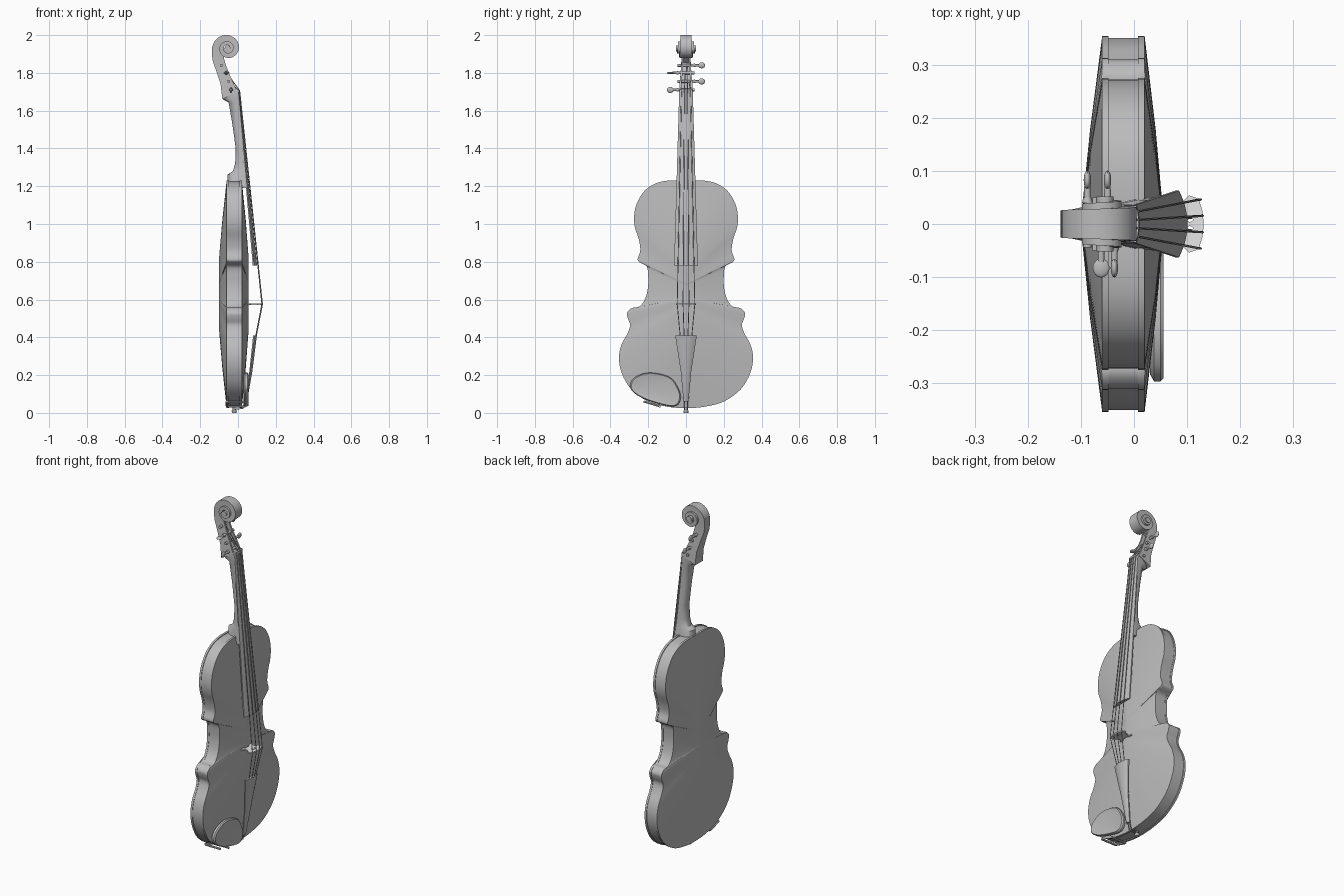
import bpy, bmesh
from math import sin, cos, pi, radians
from mathutils import Matrix, Vector

cube = bpy.data.objects.get("Cube")
if cube:
    bpy.data.objects.remove(cube, do_unlink=True)

parts = []


def material(name, value):
    mat = bpy.data.materials.new(name)
    mat.use_nodes = True
    color = (value, value, value, 1)
    mat.diffuse_color = color
    mat.node_tree.nodes["Principled BSDF"].inputs["Base Color"].default_value = color
    return mat


grey = material("mid grey", 0.5)
pale = material("pale grey", 0.8)


def add(name, data, mat=grey):
    obj = bpy.data.objects.new(name, data)
    bpy.context.collection.objects.link(obj)
    data.materials.append(mat)
    parts.append(obj)
    return obj


def finish(name, bm):
    bmesh.ops.recalc_face_normals(bm, faces=bm.faces)
    mesh = bpy.data.meshes.new(name)
    bm.to_mesh(mesh)
    bm.free()
    return add(name, mesh)


def loft(name, sections):
    """Skin a row of closed sections and cap both ends."""
    bm = bmesh.new()
    rings = [[bm.verts.new(p) for p in s] for s in sections]
    for a, b in zip(rings, rings[1:]):
        for i in range(len(a)):
            bm.faces.new((a[i - 1], a[i], b[i], b[i - 1]))
    bm.faces.new(rings[0])
    bm.faces.new(rings[-1])
    return finish(name, bm)


def rod(name, start, end, r1, r2=None, sides=16):
    start, end = Vector(start), Vector(end)
    axis = end - start
    place = Matrix.Translation((start + end) / 2) @ axis.to_track_quat('Z', 'Y').to_matrix().to_4x4()
    bm = bmesh.new()
    bmesh.ops.create_cone(bm, cap_ends=True, segments=sides, radius1=r1,
                          radius2=r1 if r2 is None else r2, depth=axis.length, matrix=place)
    return finish(name, bm)


def wire(name, points, radius):
    curve = bpy.data.curves.new(name, 'CURVE')
    curve.dimensions = '3D'
    curve.bevel_depth = radius
    curve.bevel_resolution = 1
    curve.use_fill_caps = True
    spline = curve.splines.new('POLY')
    spline.points.add(len(points) - 1)
    for p, co in zip(spline.points, points):
        p.co = (*co, 1)
    return add(name, curve)


def smooth(points, steps=4):
    """Closed Catmull-Rom curve through 2D points."""
    out, n = [], len(points)
    for i in range(n):
        a, b, c, d = (Vector(points[(i + k) % n]) for k in (-1, 0, 1, 2))
        for s in range(steps):
            t = s / steps
            out.append(b + (c - a) * t / 2 + (2 * a - 5 * b + 4 * c - d) * t * t / 2
                       + (3 * b - a - 3 * c + d) * t ** 3 / 2)
    return out


# Body: one outline, stepped from the front arch over the ribs to the back arch
half = [(0, .025), (.1, .033), (.2, .06), (.29, .125), (.34, .21), (.355, .29), (.342, .36),
        (.31, .42), (.296, .465), (.308, .5), (.312, .53), (.287, .555), (.25, .56), (.218, .6),
        (.202, .66), (.2, .72), (.208, .775), (.245, .797), (.256, .815), (.242, .86),
        (.25, .92), (.27, .98), (.275, 1.04), (.26, 1.11), (.22, 1.175), (.16, 1.215),
        (.09, 1.23), (0, 1.23)]
outline = smooth(half + [(-y, z) for y, z in half[-2:0:-1]])
mid = 0.63
layers = [(.97, .056), (.5, .041), (0, .02), (0, .008), (.01, .008),
          (.01, -.048), (0, -.048), (0, -.06), (.5, -.083), (.97, -.1)]
loft("body", [[(x, y * (1 - t), mid + (z - mid) * (1 - .7 * t)) for y, z in outline]
              for t, x in layers])

# Neck with rounded back and heel
neck = [(1.7, -.083, 0, .036), (1.66, -.08, .002, .036), (1.645, -.05, .004, .035),
        (1.53, -.03, .013, .035), (1.4, -.012, .024, .038), (1.32, -.015, .031, .041),
        (1.28, -.027, .035, .043), (1.262, -.055, .037, .046), (1.19, -.056, .043, .05)]
arc = [pi * i / 12 for i in range(13)]
loft("neck", [[(front + (back - front) * max(sin(a), 0) ** .7, w * cos(a), z) for a in arc]
              for z, back, front, w in neck])


# Fingerboard and tailpiece share a crowned section
def crowned(z, back, edge, crown, w):
    top = [(edge + crown * (1 - u * u), w * u, z) for u in (i / 5 - 1 for i in range(11))]
    return top + [(back, w, z), (back, -w, z)]


loft("fingerboard", [crowned(1.7, -.002, .003, .004, .036), crowned(.78, .078, .085, .016, .063)])
loft("tailpiece", [crowned(.41, .08, .088, .012, .057), crowned(.22, .06, .065, .011, .028),
                   crowned(.06, .036, .042, .006, .013)])
loft("nut", [crowned(1.712, -.008, .004, .005, .035), crowned(1.698, -.008, .005, .006, .036)])

# Pegbox: open trough between two cheeks
trough = [(-.083, 1.66, -.004, 1.7, .037), (-.092, 1.74, -.028, 1.755, .033),
          (-.115, 1.81, -.05, 1.805, .028), (-.133, 1.86, -.064, 1.84, .025),
          (-.139, 1.9, -.075, 1.88, .025), (-.137, 1.94, -.08, 1.93, .026)]
sections = []
for n, (bx, bz, fx, fz, w) in enumerate(trough):
    back, front = Vector((bx, 0, bz)), Vector((fx, 0, fz))
    floor = back.lerp(front, .35 if n < 4 else .95)
    inner = w - .01
    sections.append([p + Vector((0, y, 0)) for p, y in (
        (back, -w), (back, w), (front, w), (front, inner),
        (floor, inner), (floor, -inner), (front, -inner), (front, -w))])
loft("pegbox", sections)

# Scroll: band wound inward, widening toward the eye
eye_x, eye_z = -.055, 1.93
sections = []
for i in range(81):
    turn = i / 40
    a = pi - 2 * pi * turn
    r, w = .082 * .53 ** turn, .026 + .012 * turn
    sections.append([(eye_x + q * cos(a), y, eye_z + q * sin(a))
                     for q, y in ((r, -w), (r, w), (r * .48, w), (r * .48, -w))])
loft("scroll", sections)
rod("scroll_eye", (eye_x, -.052, eye_z), (eye_x, .052, eye_z), .016)

# Pegs, alternating sides; one is turned flat
pegs = [(-.088, 1.84, 1, 0), (-.062, 1.8, -1, 1), (-.05, 1.755, 1, 0), (-.037, 1.71, -1, 0)]
for n, (x, z, side, flat) in enumerate(pegs):
    rod(f"peg_shaft_{n}", (x, -side * .044, z), (x, side * .072, z), .008, .006, 12)
    rod(f"peg_collar_{n}", (x, side * .04, z), (x, side * .05, z), .01, .008, 12)
    bm = bmesh.new()
    size = (.016, .018, .006) if flat else (.007, .018, .016)
    bmesh.ops.create_uvsphere(bm, u_segments=16, v_segments=10, radius=1,
                              matrix=Matrix.Translation((x, side * .083, z)) @ Matrix.Diagonal((*size, 1)))
    finish(f"peg_head_{n}", bm)

# Strings, from peg over nut and bridge to the tailpiece
for n, peg in enumerate((3, 1, 0, 2)):
    u = n - 1.5
    sag = .004 * abs(u)
    x, z = pegs[peg][:2]
    wire(f"string_{n}", [(x, u * .01, z), (.01 - sag / 3, u * .016, 1.706),
                         (.132 - sag, u * .031, .575), (.098 - sag, u * .02, .4)], .0022)

# Bridge: thin pierced board
side = [(.018, .062), (.024, .047), (.047, .047), (.047, .058), (.032, .068), (.036, .085),
        (.054, .104), (.048, .122), (.025, .129), (.008, .131)]
loops = [side + [(-y, x) for y, x in reversed(side)]]
for y in (-.008, .008):
    loops.append([(y + .004 * cos(k * pi / 5), .105 + .007 * sin(k * pi / 5)) for k in range(10)])
curve = bpy.data.curves.new("bridge", 'CURVE')
curve.dimensions = '2D'
curve.fill_mode = 'BOTH'
curve.extrude = .004
for loop in loops:
    spline = curve.splines.new('POLY')
    spline.points.add(len(loop) - 1)
    spline.use_cyclic_u = True
    for p, (y, x) in zip(spline.points, loop):
        p.co = (y, x, 0, 1)
bridge = add("bridge", curve, pale)
bridge.matrix_world = Matrix(((0, 1, 0, 0), (1, 0, 0, 0), (0, 0, -1, .575), (0, 0, 0, 1)))

# Chin rest with its clamp
rest = smooth([(-.295, .13), (-.28, .18), (-.22, .21), (-.15, .209), (-.08, .185), (-.04, .13),
               (-.028, .075), (-.055, .036), (-.13, .045), (-.24, .083)])
middle = Vector((-.16, .125))
loft("chin_rest", [[(x, *middle.lerp(p, s)) for p in rest]
                   for s, x in ((.9, .03), (1, .038), (1, .05), (.95, .056), (.6, .05))])
for n, (y, z) in enumerate(((-.22, .058), (-.14, .034))):
    rod(f"clamp_post_{n}", (-.055, y, z), (.04, y, z), .006, sides=10)
wire("clamp_bar", [(-.058, -.22, .06), (-.058, -.14, .036)], .007)

# End button and tail loop
rod("end_button", (-.02, 0, 0), (-.02, 0, .012), .012, .014)
rod("button_stem", (-.02, 0, .01), (-.02, 0, .04), .008)
for n, s in enumerate((-1, 1)):
    wire(f"tail_loop_{n}", [(.04, s * .007, .08), (.026, s * .008, .024),
                            (-.02, s * .009, .018)], .003)

# Turn curves into meshes and shade with sharp edges kept
bpy.ops.object.select_all(action='DESELECT')
for obj in parts:
    obj.select_set(True)
bpy.context.view_layer.objects.active = parts[0]
bpy.ops.object.convert(target='MESH')
bpy.ops.object.shade_smooth_by_angle(angle=radians(35))
